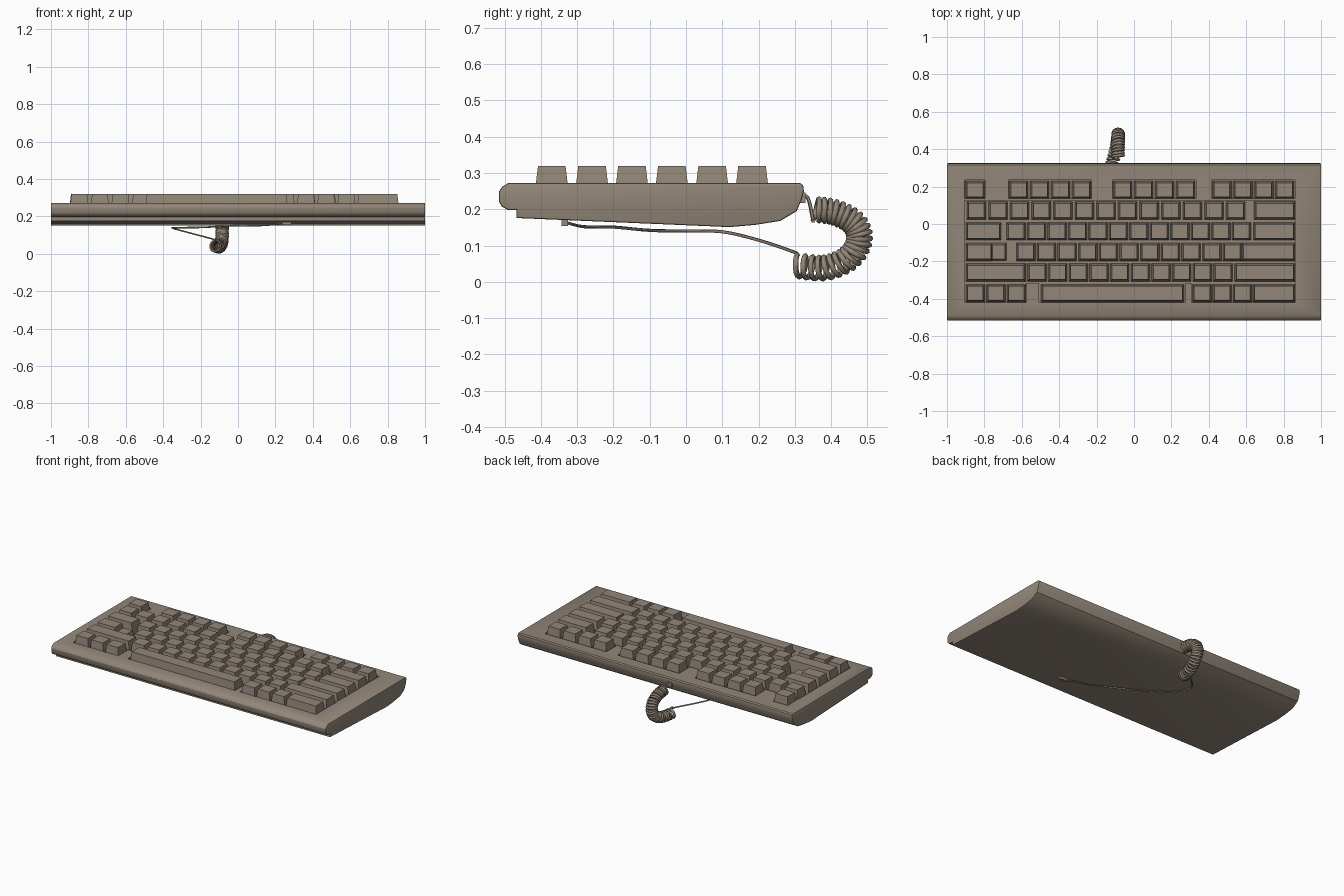
import bpy, bmesh, math
from mathutils import Vector

if "Cube" in bpy.data.objects:
    bpy.data.objects.remove(bpy.data.objects["Cube"])

taupe = bpy.data.materials.new("warm_taupe")
taupe.diffuse_color = (0.29, 0.24, 0.19, 1)
taupe.use_nodes = True
taupe.node_tree.nodes["Principled BSDF"].inputs["Base Color"].default_value = taupe.diffuse_color


def finish(name, bm):
    bmesh.ops.recalc_face_normals(bm, faces=bm.faces)
    me = bpy.data.meshes.new(name)
    bm.to_mesh(me)
    bm.free()
    ob = bpy.data.objects.new(name, me)
    bpy.context.collection.objects.link(ob)
    me.materials.append(taupe)
    return ob


def extrude(bm, pts, vec):
    f = bm.faces.new([bm.verts.new(p) for p in pts])
    r = bmesh.ops.extrude_face_region(bm, geom=[f])
    bmesh.ops.translate(bm, vec=vec, verts=[v for v in r["geom"] if isinstance(v, bmesh.types.BMVert)])


def activate(ob):
    bpy.ops.object.select_all(action='DESELECT')
    ob.select_set(True)
    bpy.context.view_layer.objects.active = ob


# case: side profile (y, z) extruded along x, edges slightly softened
profile = [(-0.49, 0.272), (-0.507, 0.262), (-0.516, 0.248), (-0.516, 0.222), (-0.507, 0.207), (-0.49, 0.198),
           (-0.467, 0.198), (-0.467, 0.176), (0.12, 0.151), (0.19, 0.157), (0.26, 0.168), (0.305, 0.195),
           (0.318, 0.225), (0.325, 0.25), (0.323, 0.266), (0.315, 0.272)]
bm = bmesh.new()
extrude(bm, [(-1, y, z) for y, z in profile], (2, 0, 0))
ends = [e for e in bm.edges if abs(e.verts[0].co.x - e.verts[1].co.x) < 1e-5]
bmesh.ops.bevel(bm, geom=ends, offset=0.005, segments=2, profile=0.5, affect='EDGES')
case = finish("case", bm)

# key wells cut into the case top
FLOOR = 0.24
bm = bmesh.new()
wells = [[(x0, 0.135), (x1, 0.135), (x1, 0.236), (x0, 0.236)]
         for x0, x1 in [(-0.905, -0.797), (-0.67, -0.228), (-0.115, 0.332), (0.415, 0.862)]]
wells.append([(-0.906, 0.125), (-0.906, -0.42), (-0.577, -0.42), (-0.577, -0.316), (-0.507, -0.316),
              (-0.507, -0.42), (0.272, -0.42), (0.272, -0.316), (0.308, -0.316), (0.308, -0.42),
              (0.862, -0.42), (0.862, 0.125)])
for w in wells:
    extrude(bm, [(x, y, FLOOR) for x, y in w], (0, 0, 0.1))
cutter = finish("well_cutter", bm)
cutter.hide_render = True
mod = case.modifiers.new("wells", 'BOOLEAN')
mod.object = cutter
mod.solver = 'EXACT'
activate(case)
bpy.ops.object.modifier_apply(modifier="wells")
bpy.data.objects.remove(cutter)
bpy.ops.object.shade_smooth_by_angle(angle=math.radians(30))


# keys: tapered caps, x limits of the cap tops row by row
def run(start, pitch, n, w=0.083):
    return [(start + i * pitch, start + i * pitch + w) for i in range(n)]


rows = [
    ("function_keys", 0.182, [(-0.893, -0.806)] + run(-0.658, 0.112, 4) + run(-0.102, 0.112, 4) + run(0.428, 0.112, 4)),
    ("number_keys", 0.072, run(-0.884, 0.1155, 13) + [(0.652, 0.852)]),
    ("upper_letter_keys", -0.039, [(-0.89, -0.72)] + run(-0.672, 0.1095, 12) + [(0.648, 0.852)]),
    ("home_letter_keys", -0.149, [(-0.89, -0.765)] + run(-0.62, 0.1105, 11) + [(0.585, 0.852)]),
    ("lower_letter_keys", -0.259, [(-0.89, -0.588)] + run(-0.56, 0.1105, 10) + [(0.548, 0.852)]),
    ("modifier_keys", -0.37, run(-0.89, 0.11, 3) + run(0.322, 0.108, 3) + [(0.645, 0.852)]),
    ("space_bar", -0.37, [(-0.487, 0.258)]),
]


def key(bm, x0, x1, y, top=0.319):
    vs = []
    for z, g in ((FLOOR - 0.002, 0.013), (top, 0.0)):
        d = 0.038 + g * 0.75
        a, b = x0 - g * 0.75, x1 + g * 0.75
        vs.append([bm.verts.new(p) for p in ((a, y - d, z), (b, y - d, z), (b, y + d, z), (a, y + d, z))])
    bm.faces.new(vs[0][::-1])
    bm.faces.new(vs[1])
    for i in range(4):
        j = (i + 1) % 4
        bm.faces.new((vs[0][i], vs[0][j], vs[1][j], vs[1][i]))


for name, y, spans in rows:
    bm = bmesh.new()
    for x0, x1 in spans:
        key(bm, x0, x1, y)
    if name == "home_letter_keys":      # low step beside the lock key
        key(bm, -0.757, -0.69, y, 0.29)
    finish(name, bm)


# cable helpers
def spline(pts, n):
    """Catmull-Rom samples through pts."""
    P = [Vector(p) for p in pts]
    P = [2 * P[0] - P[1]] + P + [2 * P[-1] - P[-2]]
    out = []
    m = len(P) - 3
    for k in range(n + 1):
        u = min(k / n * m, m - 1e-6)
        i = int(u)
        t = u - i
        a, b, c, d = P[i:i + 4]
        out.append(0.5 * (2 * b + (c - a) * t + (2 * a - 5 * b + 4 * c - d) * t * t + (3 * b - a - 3 * c + d) * t ** 3))
    return out


def wire(name, pts, radius):
    cu = bpy.data.curves.new(name, 'CURVE')
    cu.dimensions = '3D'
    cu.bevel_depth = radius
    cu.bevel_resolution = 1
    cu.use_fill_caps = True
    sp = cu.splines.new('POLY')
    sp.points.add(len(pts) - 1)
    for p, q in zip(sp.points, pts):
        p.co = (*q, 1)
    ob = bpy.data.objects.new(name, cu)
    bpy.context.collection.objects.link(ob)
    cu.materials.append(taupe)
    activate(ob)
    bpy.ops.object.convert(target='MESH')
    bpy.ops.object.shade_smooth_by_angle(angle=math.radians(60))


# coiled cable behind the case
TURNS, STEPS = 24, 14
N = TURNS * STEPS
axis = spline([(-0.085, 0.355, 0.2), (-0.085, 0.415, 0.19), (-0.085, 0.465, 0.16), (-0.085, 0.478, 0.115),
               (-0.087, 0.45, 0.067), (-0.1, 0.385, 0.039), (-0.122, 0.305, 0.044)], N)
coil = []
for i, c in enumerate(axis):
    t = (axis[min(i + 1, N)] - axis[max(i - 1, 0)]).normalized()
    n1 = (Vector((1, 0, 0)) - t * t.x).normalized()
    n2 = n1.cross(t)
    a = 2 * math.pi * i / STEPS + math.pi / 2
    coil.append(c + 0.03 * (n1 * math.cos(a) - n2 * math.sin(a)))
wire("coiled_cable", coil, 0.0075)

# straight leads: from the case to the coil, and from the coil to the loose plug
wire("cable_lead", spline([(-0.11, 0.31, 0.232), (-0.1, 0.335, 0.233), coil[0]], 8), 0.005)
wire("loose_cable", spline([coil[-1], (-0.145, 0.298, 0.082), (-0.27, 0.2, 0.115), (-0.35, 0.1, 0.138),
                            (-0.31, 0.0, 0.14), (-0.18, -0.1, 0.142), (-0.03, -0.2, 0.151),
                            (0.13, -0.28, 0.152), (0.25, -0.33, 0.163)], 48), 0.0045)


# sockets at both ends
def socket(name, loc, size):
    bm = bmesh.new()
    bmesh.ops.create_cube(bm, size=1)
    for v in bm.verts:
        v.co = Vector(loc) + Vector(s * c for s, c in zip(size, v.co))
    finish(name, bm)


socket("cable_socket", (-0.11, 0.318, 0.232), (0.03, 0.024, 0.028))
socket("cable_plug", (0.26, -0.334, 0.163), (0.05, 0.018, 0.018))
